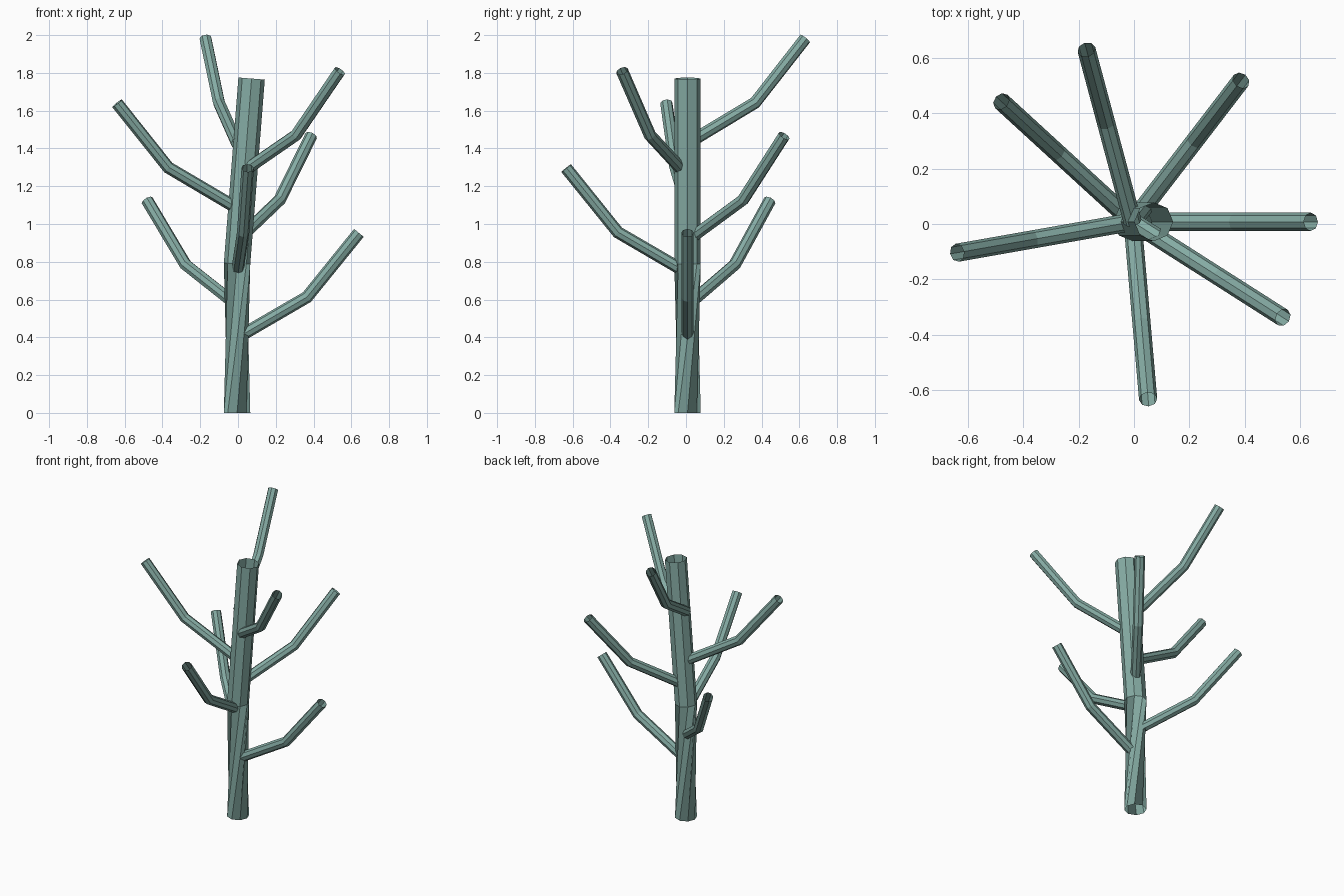
import bpy
import bmesh
from math import cos, sin, pi, radians
from mathutils import Vector

SIDES = 8

cube = bpy.data.objects.get("Cube")
if cube:
    bpy.data.objects.remove(cube, do_unlink=True)

bark = bpy.data.materials.new("grey green bark")
bark.use_nodes = True
colour = (0.235, 0.41, 0.37, 1)
bark.diffuse_color = colour
bark.node_tree.nodes["Principled BSDF"].inputs["Base Color"].default_value = colour


def tube(name, points, radius, side, twists):
    """Open faceted tube through the points; each ring is turned by its twist."""
    points = [Vector(p) for p in points]
    bm = bmesh.new()
    rings = []
    for i, p in enumerate(points):
        before = p - points[i - 1] if i else points[1] - p
        after = points[i + 1] - p if i < len(points) - 1 else before
        axis = (before.normalized() + after.normalized()).normalized()
        v = axis.cross(side).normalized()
        u = v.cross(axis)
        angles = [2 * pi * k / SIDES + twists[i] for k in range(SIDES)]
        rings.append([bm.verts.new(p + radius * (u * cos(a) + v * sin(a))) for a in angles])
    for low, high in zip(rings, rings[1:]):
        for k in range(SIDES):
            n = (k + 1) % SIDES
            bm.faces.new((low[k], low[n], high[n], high[k]))
    mesh = bpy.data.meshes.new(name)
    bm.to_mesh(mesh)
    bm.free()
    mesh.materials.append(bark)
    obj = bpy.data.objects.new(name, mesh)
    bpy.context.collection.objects.link(obj)
    return obj


# Trunk: twisted lower half, leaning upper half
BASE = Vector((-0.005, 0.008, 0))
tube("trunk", [BASE, BASE + Vector((0, 0, 0.79)), BASE + Vector((0.077, 0, 1.77))],
     0.07, Vector((1, 0, 0)), [-pi / 2, 0, 0])

# Branches: bent upward, spiralling around the trunk by the golden angle
for i in range(7):
    turn = radians(137.5 * i)
    out = Vector((cos(turn), sin(turn), 0))
    start = BASE + Vector((0, 0, 0.398 + 0.1715 * i))
    path = [start + out * r + Vector((0, 0, h)) for r, h in ((0, 0), (0.37, 0.215), (0.645, 0.555))]
    tube(f"branch_{i + 1}", path, 0.033, Vector((-sin(turn), cos(turn), 0)), [0, 0, 0])
